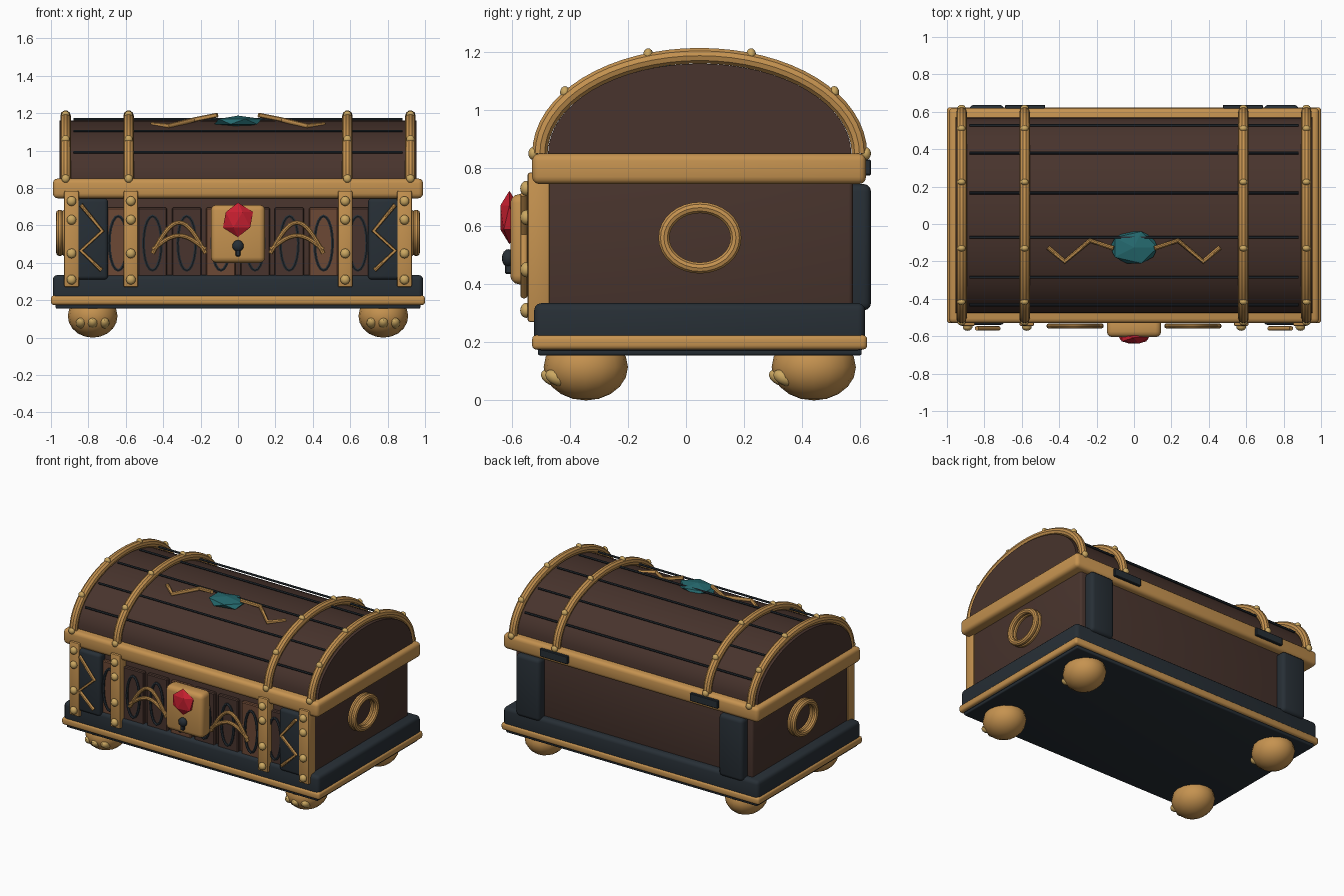
import bpy, bmesh, math
from mathutils import Vector, Matrix

if "Cube" in bpy.data.objects:
    bpy.data.objects.remove(bpy.data.objects["Cube"])


def mat(name, rgb):
    m = bpy.data.materials.new(name)
    m.diffuse_color = (*rgb, 1)
    m.use_nodes = True
    m.node_tree.nodes["Principled BSDF"].inputs["Base Color"].default_value = m.diffuse_color
    return m


GOLD = mat("gold", (0.56, 0.29, 0.08))
PALE = mat("pale_gold", (0.60, 0.39, 0.12))
WOOD = mat("dark_wood", (0.065, 0.034, 0.026))
LIGHT = mat("light_wood", (0.15, 0.065, 0.035))
IRON = mat("dark_iron", (0.020, 0.028, 0.036))
RED = mat("red_gem", (0.58, 0.014, 0.03))
TEAL = mat("teal_gem", (0.018, 0.14, 0.155))
CY = 0.047          # chest centre line in y
LZ = 0.85           # springing height of the lid


def finish(name, me, m, smooth=True):
    me.materials.clear()
    me.materials.append(m)
    if smooth:
        me.shade_smooth()
        me.set_sharp_from_angle(angle=math.radians(35))
    ob = bpy.data.objects.new(name, me)
    bpy.context.collection.objects.link(ob)
    return ob


def from_bm(name, bm, m, smooth=True):
    me = bpy.data.meshes.new(name)
    bmesh.ops.recalc_face_normals(bm, faces=bm.faces)
    bm.to_mesh(me)
    bm.free()
    return finish(name, me, m, smooth)


def box(name, x, y, z, m, bevel=0.0, seg=3):
    """Box from (min, max) ranges with rounded edges."""
    bm = bmesh.new()
    size = [b - a for a, b in (x, y, z)]
    mid = [(a + b) / 2 for a, b in (x, y, z)]
    bmesh.ops.create_cube(bm, size=1, matrix=Matrix.Translation(mid) @ Matrix.Diagonal((*size, 1)))
    if bevel:
        bmesh.ops.bevel(bm, geom=bm.edges[:], offset=bevel, segments=seg, profile=0.5, affect='EDGES')
    return from_bm(name, bm, m)


def ball(name, loc, scale, m, u=14, v=8, smooth=True):
    bm = bmesh.new()
    bmesh.ops.create_uvsphere(bm, u_segments=u, v_segments=v, radius=1,
                              matrix=Matrix.Translation(loc) @ Matrix.Diagonal((*scale, 1)))
    return from_bm(name, bm, m, smooth)


def gem(name, loc, scale, m, sub=1):
    bm = bmesh.new()
    bmesh.ops.create_icosphere(bm, subdivisions=sub, radius=1,
                               matrix=Matrix.Translation(loc) @ Matrix.Diagonal((*scale, 1)))
    return from_bm(name, bm, m, False)


def tube(name, pts, r, m, cyclic=False, res=3):
    cu = bpy.data.curves.new(name, 'CURVE')
    cu.dimensions = '3D'
    cu.bevel_depth, cu.bevel_resolution, cu.use_fill_caps = r, res, True
    sp = cu.splines.new('POLY')
    sp.points.add(len(pts) - 1)
    for p, c in zip(sp.points, pts):
        p.co = (*c, 1)
    sp.use_cyclic_u = cyclic
    tmp = bpy.data.objects.new(name + "_path", cu)
    me = bpy.data.meshes.new_from_object(tmp)
    bpy.data.objects.remove(tmp)
    return finish(name, me, m)


def arc(x, a, b, n=32):
    """Half ellipse across the lid."""
    return [(x, CY - a * math.cos(math.pi * i / n), LZ + b * math.sin(math.pi * i / n)) for i in range(n + 1)]


# base, trims and body
box("bottom_plate", (-0.975, 0.975), (-0.51, 0.605), (0.155, 0.19), IRON, 0.008)
box("base_plinth", (-0.99, 0.99), (-0.523, 0.617), (0.17, 0.335), IRON, 0.025)
box("base_trim", (-1.0, 1.0), (-0.53, 0.624), (0.175, 0.225), GOLD, 0.015)
box("chest_body", (-0.92, 0.92), (-0.48, 0.575), (0.3, 0.77), WOOD, 0.015)
box("lid_rim", (-0.99, 0.99), (-0.53, 0.62), (0.745, 0.85), GOLD, 0.025)

# barrel lid
bm = bmesh.new()
rings = [[bm.verts.new(p) for p in arc(x, 0.522, 0.31)] for x in (-0.955, 0.955)]
for i in range(len(rings[0]) - 1):
    bm.faces.new((rings[0][i], rings[0][i + 1], rings[1][i + 1], rings[1][i]))
bm.faces.new((rings[0][0], rings[0][-1], rings[1][-1], rings[1][0]))
for ring in rings:
    bm.faces.new(ring)
from_bm("barrel_lid", bm, WOOD)

# lid seams
for i in range(1, 7):
    t = math.pi * i / 7
    y, z = CY - 0.533 * math.cos(t), LZ + 0.326 * math.sin(t)
    tube("lid_seam", [(-0.88, y, z), (0.88, y, z)], 0.007, IRON, res=1)

# lid straps with studs
for x in (-0.922, -0.585, 0.585, 0.922):
    tube("lid_strap", arc(x, 0.55, 0.337), 0.028, GOLD)
    for i in range(6):
        t = math.pi * i / 5
        ball("lid_stud", (x, CY - 0.573 * math.cos(t), LZ + 0.358 * math.sin(t)), (0.022, 0.017, 0.022), PALE)

for s in (-1, 1):
    # front straps with studs
    for cx in (0.89, 0.573):
        box("front_strap", (s * cx - 0.039, s * cx + 0.039), (-0.545, -0.47), (0.27, 0.785), GOLD, 0.008, 2)
        for z in (0.31, 0.45, 0.63, 0.73):
            ball("front_stud", (s * cx, -0.55, z), (0.026, 0.021, 0.026), PALE)
    # corner plates, front and back
    xr = sorted((s * 0.695, s * 0.88))
    box("front_corner_plate", xr, (-0.54, -0.46), (0.31, 0.745), IRON, 0.02)
    box("back_corner_plate", xr, (0.545, 0.637), (0.31, 0.745), IRON, 0.025)
    # zigzag ornament
    tube("zigzag", [(s * x, -0.558, z) for x, z in
                    ((0.84, 0.71), (0.725, 0.57), (0.84, 0.465), (0.73, 0.36))], 0.012, GOLD)
    # paired arch ornament
    for base, h, w in ((0.45, 0.165, 0.142), (0.47, 0.075, 0.14)):
        pts = [(s * 0.315 + w * (i / 8 - 1), -0.545, base + h * math.cos(math.pi / 2 * (i / 8 - 1)))
               for i in range(17)]
        tube("arch_ornament", pts, 0.013, GOLD)
    # oval side ring
    tube("side_ring", [(s * 0.953, 0.048 + 0.124 * math.cos(math.tau * i / 32),
                        0.56 + 0.104 * math.sin(math.tau * i / 32)) for i in range(32)],
         0.02, GOLD, True)
    tube("ring_liner", [(s * 0.925, 0.048 + 0.124 * math.cos(math.tau * i / 32),
                         0.56 + 0.104 * math.sin(math.tau * i / 32)) for i in range(32)],
         0.02, GOLD, True)
    # hinge plate
    box("hinge", sorted((s * 0.475, s * 0.69)), (0.605, 0.637), (0.775, 0.83), IRON, 0.004, 1)
    # lid wing ornament
    tube("lid_wing", [(s * 0.46, -0.125, 1.14), (s * 0.37, -0.2, 1.132),
                      (s * 0.235, -0.088, 1.165), (s * 0.11, -0.13, 1.19)], 0.013, GOLD)
    # feet with toes
    for fy in (-0.345, 0.44):
        ball("foot", (s * 0.777, fy, 0.115), (0.133, 0.145, 0.115), GOLD, 16, 10)
        for dx in (-0.062, 0, 0.062):
            toe = ball("toe", (0, 0, 0), (0.028, 0.042, 0.026), PALE)
            toe.location = (s * 0.777 + dx, fy - 0.115 + abs(dx) * 0.25, 0.078)
            toe.rotation_euler.x = math.radians(-25)

# front planks with lens-shaped inlays
for i in range(8):
    cx = (i - 3.5) * 0.183
    box("front_plank", (cx - 0.079, cx + 0.079), (-0.505, -0.46), (0.31, 0.695),
        LIGHT if i % 3 == 0 else WOOD, 0.006, 1)
    lens = []
    for side in (-1, 1):
        for k in range(10):
            t = math.pi * k / 10
            lens.append((cx + side * 0.048 * math.sin(t), -0.508, 0.505 - side * 0.145 * math.cos(t)))
    tube("lens_inlay", lens, 0.009, IRON, True, 1)

# lock plate, keyhole and gems
box("lock_plate", (-0.145, 0.145), (-0.605, -0.5), (0.4, 0.71), GOLD, 0.03)
ball("keyhole_top", (0, -0.612, 0.49), (0.031, 0.022, 0.031), IRON)
box("keyhole_slot", (-0.014, 0.014), (-0.624, -0.59), (0.435, 0.49), IRON, 0.005, 1)
gem("red_gem", (0, -0.608, 0.63), (0.09, 0.037, 0.092), RED)
gem("lid_gem", (0, -0.125, 1.155), (0.142, 0.1, 0.032), TEAL)
